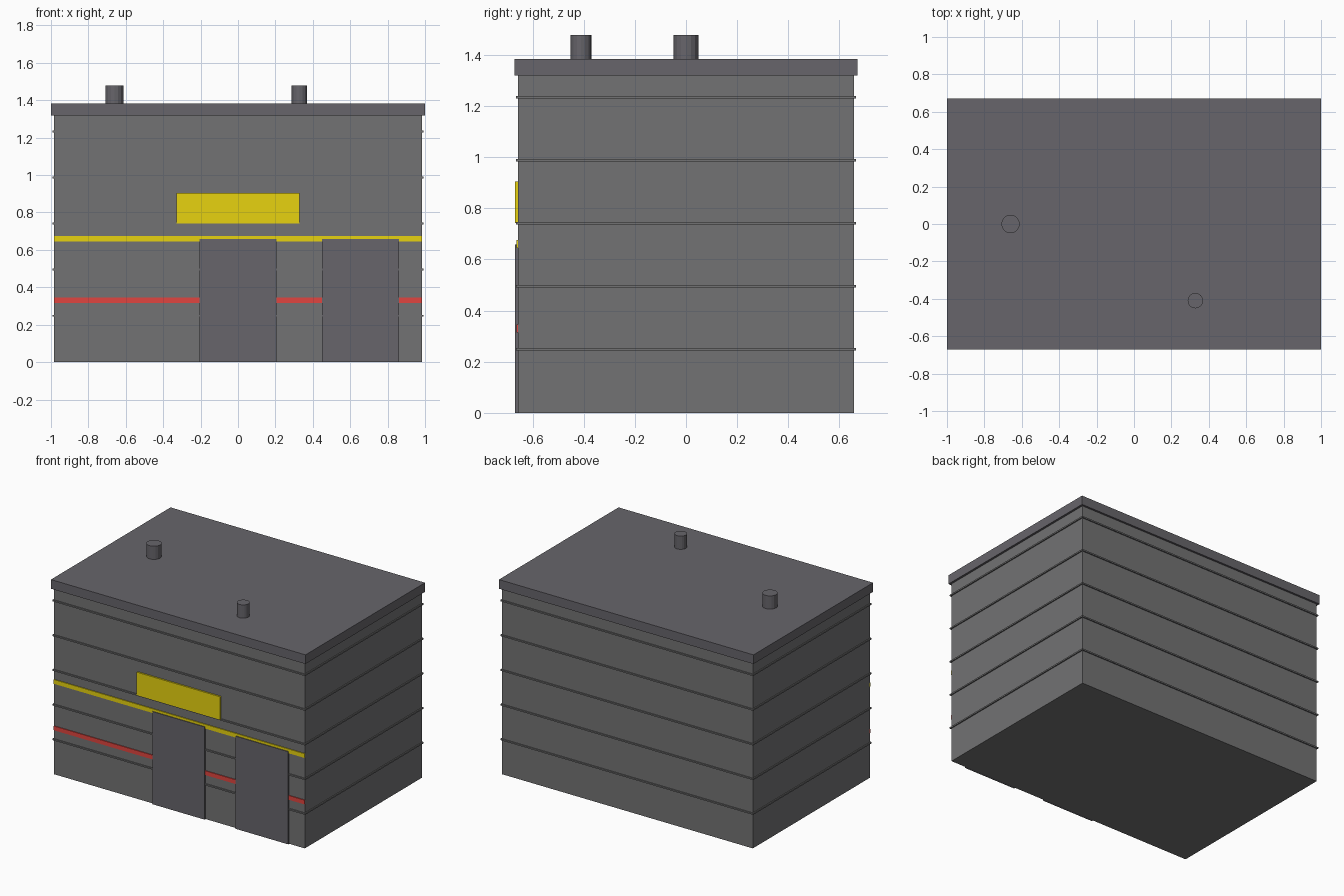
import bpy

if "Cube" in bpy.data.objects:
    bpy.data.objects.remove(bpy.data.objects["Cube"])


def material(name, rgb):
    m = bpy.data.materials.new(name)
    m.diffuse_color = (*rgb, 1)
    m.use_nodes = True
    m.node_tree.nodes["Principled BSDF"].inputs["Base Color"].default_value = m.diffuse_color
    return m


WALL = material("wall_grey", (0.17, 0.17, 0.172))
SLATE = material("slate_grey", (0.135, 0.13, 0.145))
YELLOW = material("yellow", (0.8, 0.65, 0.005))
RED = material("red", (0.75, 0.06, 0.05))


def box(name, x, y, z, mat):
    """Box from (min, max) pairs on each axis."""
    bpy.ops.mesh.primitive_cube_add(size=1, location=[sum(p) / 2 for p in (x, y, z)])
    ob = bpy.context.object
    ob.name = name
    ob.scale = [p[1] - p[0] for p in (x, y, z)]
    bpy.ops.object.transform_apply(location=False, rotation=False, scale=True)
    ob.data.materials.append(mat)
    return ob


def vent(name, x, y, radius):
    z0, z1 = 1.37, 1.478
    bpy.ops.mesh.primitive_cylinder_add(vertices=16, radius=radius, depth=z1 - z0,
                                        location=(x, y, (z0 + z1) / 2))
    ob = bpy.context.object
    ob.name = name
    ob.data.materials.append(SLATE)


# Main block and roof slab
W, D = 0.985, 0.657
box("building_body", (-W, W), (-D, D), (0, 1.325), WALL)
box("roof_slab", (-1, 1), (-0.671, 0.671), (1.319, 1.384), SLATE)

# Thin cladding bands wrapping the walls
for i in range(5):
    z = 0.248 + i * 0.2465
    box(f"wall_band_{i + 1}", (-0.993, 0.993), (-0.665, 0.665), (z - 0.005, z + 0.005), WALL)

# Painted stripes on the front
box("yellow_stripe", (-W, W), (-0.663, -0.65), (0.645, 0.675), YELLOW)
box("red_stripe", (-W, W), (-0.663, -0.65), (0.315, 0.345), RED)

# Shutter doors and sign panel
for name, x in (("centre_door", 0.0), ("right_door", 0.656)):
    box(name, (x - 0.206, x + 0.206), (-0.668, -0.65), (0, 0.658), SLATE)
box("sign_panel", (-0.328, 0.328), (-0.668, -0.65), (0.742, 0.905), YELLOW)

# Roof vents
vent("left_roof_vent", -0.66, 0.0, 0.049)
vent("right_roof_vent", 0.328, -0.41, 0.041)
